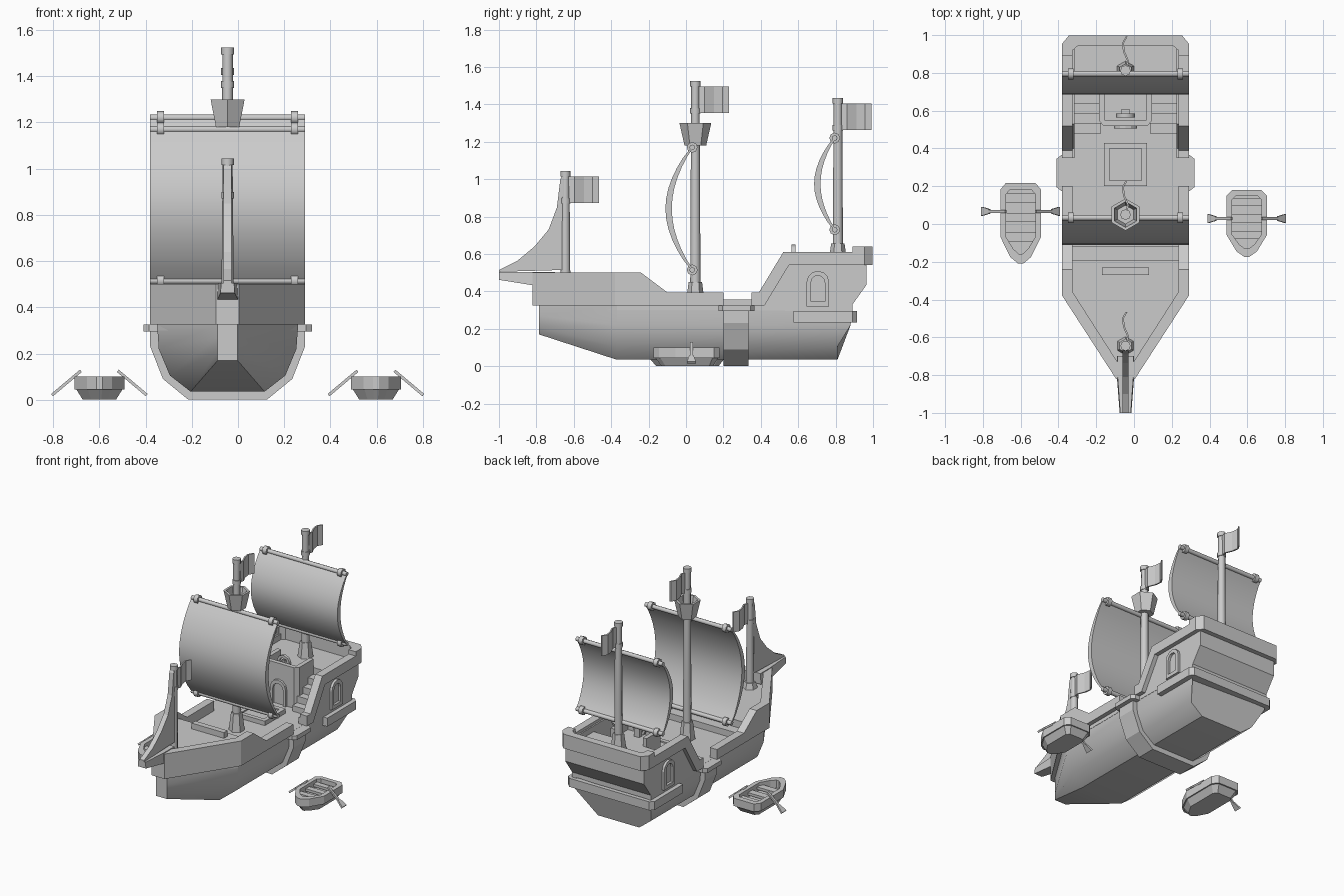
import bpy, bmesh, math
from mathutils import Vector

if "Cube" in bpy.data.objects:
    bpy.data.objects.remove(bpy.data.objects["Cube"])

CX = -0.045  # ship centre line
grey = bpy.data.materials.new("light grey")
grey.diffuse_color = (0.6, 0.6, 0.6, 1)
grey.use_nodes = True
grey.node_tree.nodes["Principled BSDF"].inputs["Base Color"].default_value = grey.diffuse_color


def finish(name, bm, x=CX, y=0, smooth=None):
    bmesh.ops.remove_doubles(bm, verts=bm.verts, dist=1e-5)
    bmesh.ops.recalc_face_normals(bm, faces=bm.faces)
    me = bpy.data.meshes.new(name)
    bm.to_mesh(me)
    bm.free()
    me.materials.append(grey)
    ob = bpy.data.objects.new(name, me)
    ob.location = (x, y, 0)
    bpy.context.collection.objects.link(ob)
    if smooth:
        bpy.ops.object.select_all(action='DESELECT')
        bpy.context.view_layer.objects.active = ob
        ob.select_set(True)
        bpy.ops.object.shade_smooth_by_angle(angle=math.radians(smooth))
    return ob


def place(axis, u, v, w):
    return {'x': (w, u, v), 'y': (u, w, v), 'z': (u, v, w)}[axis]


def loft(name, sections, closed=True, cap=True, **kw):
    """Skin a list of equal-length 3D loops."""
    bm = bmesh.new()
    rows = [[bm.verts.new(p) for p in s] for s in sections]
    n = len(rows[0])
    for a, b in zip(rows, rows[1:]):
        for i in range(n):
            j = (i + 1) % n
            bm.faces.new((a[i], a[j], b[j], b[i]))
    if cap:
        bm.faces.new(rows[0])
        bm.faces.new(rows[-1])
    return finish(name, bm, **kw)


def prism(name, pts, axis, lo, hi, **kw):
    return loft(name, [[place(axis, u, v, w) for u, v in pts] for w in (lo, hi)], **kw)


def frame(name, outer, inner, axis, lo, hi, **kw):
    """Closed border between two outlines."""
    loops = [(outer, lo), (outer, hi), (inner, hi), (inner, lo), (outer, lo)]
    return loft(name, [[place(axis, u, v, w) for u, v in p] for p, w in loops], cap=False, **kw)


def box(name, x0, x1, y0, y1, z0, z1, **kw):
    return prism(name, [(x0, y0), (x1, y0), (x1, y1), (x0, y1)], 'z', z0, z1, **kw)


def lathe(name, profile, centre, axis='z', n=8, turn=0, **kw):
    """Spin (radius, height) points round an axis through centre (u, v)."""
    secs = []
    for r, h in profile:
        angs = [2 * math.pi * (i + turn) / n for i in range(n)]
        secs.append([place(axis, centre[0] + r * math.cos(a), centre[1] + r * math.sin(a), h) for a in angs])
    return loft(name, secs, smooth=kw.pop('smooth', 50), **kw)


def both(pts):
    """Mirror a right-hand outline to make a closed symmetric one."""
    return pts + [(-x, y) for x, y in reversed(pts)]


def rect(hx, y0, y1):
    return [(-hx, y0), (hx, y0), (hx, y1), (-hx, y1)]


def arch(c, z0, z1, h):
    top = [(c + h * math.cos(a), z1 - h + h * math.sin(a)) for a in [math.pi * i / 6 for i in range(7)]]
    return [(c + h, z0)] + top + [(c - h, z0)]


# Lower hull: bow, shoulder and raked stern sections
def hull(half):
    return half + [(-x, y, z) for x, y, z in reversed(half)]
bow = hull([(.043, -.785, z) for z in (.17, .21, .27, .325)])
shape = [(.16, .035), (.25, .105), (.298, .22), (.305, .325)]
mid = hull([(x, -.37, z) for x, z in shape])
stern = hull([(x, y, z) for (x, z), y in zip(shape, (.81, .81, .88, .89))])
loft("lower_hull", [bow, mid, stern], smooth=32)

# Midship rib, boarding platform and aft belt
prism("midship_rib", both([(.17, 0), (.28, .09), (.335, .23), (.335, .30)]), 'y', .2, .335)
prism("boarding_platform", both([(.34, .175), (.365, .195), (.365, .345), (.34, .365)]), 'z', .295, .325)
prism("aft_belt", both([(.335, .575), (.335, .89), (.31, .915)]), 'z', .235, .295)

# Bulwarks
prism("bow_bulwark", [(.335, -.38), (.05, -.82), (-.05, -.82), (-.335, -.38), (-.28, -.36),
                      (-.03, -.75), (.03, -.75), (.28, -.36)], 'z', .325, .5)
for s, side in ((1, "right"), (-1, "left")):
    prism(side + "_bulwark", [(-.38, .325), (-.38, .5), (-.24, .5), (-.1, .395), (.2, .395), (.2, .325)],
          'x', s * .28, s * .335)
    prism(side + "_aft_wall", [(.35, .3), (.35, .37), (.40, .37), (.53, .59), (.965, .59), (.965, .435),
                               (.89, .33), (.89, .29)], 'x', s * .27, s * .305)
    prism(side + "_aft_rail", [(.35, .325), (.35, .395), (.39, .395), (.52, .61), (.9, .61), (.9, .54),
                               (.55, .54), (.42, .325)], 'x', s * .28, s * .335)
    frame(side + "_window_frame", arch(.705, .32, .51, .06), arch(.705, .345, .485, .037), 'x', s * .29, s * .322)
    # Stairs up to the poop
    for i in range(4):
        box(side + "_stair", s * .13, s * .28, .48 + i * .053, .72, .31, .365 + i * .046)

prism("stern_rail", [(.335, .89), (.335, .955), (.3, .998), (-.3, .998), (-.335, .955), (-.335, .89),
                     (-.28, .89), (-.28, .92), (-.25, .945), (.25, .945), (.28, .92), (.28, .89)], 'z', .54, .64)

# Decks and cabin
prism("main_deck", both([(.305, .72), (.305, -.37), (.05, -.76)]), 'z', .30, .326)
prism("foredeck", both([(.285, -.19), (.285, -.365), (.04, -.76)]), 'z', .31, .42)
box("foredeck_step", -.285, .285, -.2, -.12, .31, .37)
box("foredeck_rail", -.125, .125, -.27, -.23, .41, .46)
prism("poop_deck", [(.7, .3), (.89, .3), (.89, .33), (.965, .435), (.965, .55), (.7, .55)], 'x', -.285, .285)
cabin = both([(.14, .72), (.14, .545), (.115, .52)])
prism("cabin", cabin, 'z', .31, .55)
prism("cabin_rail", [(.14, .7), (.14, .545), (.115, .52), (-.115, .52), (-.14, .545), (-.14, .7),
                     (-.11, .7), (-.11, .55), (.11, .55), (.11, .7)], 'z', .54, .61)
frame("cabin_door_frame", arch(0, .326, .5, .06), arch(0, .326, .475, .04), 'y', .505, .53)

# Hatch and steering wheel
frame("hatch_frame", rect(.113, .2, .43), rect(.085, .23, .4), 'z', .32, .357)
box("hatch_lid", -.09, .09, .225, .405, .32, .348)
lathe("steering_wheel", [(.032, .565), (.05, .565), (.05, .585), (.032, .585), (.032, .565)], (0, .6), 'y', 8, cap=False)
box("wheel_spoke_upright", -.006, .006, .57, .58, .55, .645)
box("wheel_spoke_level", -.045, .045, .57, .58, .594, .606)
box("wheel_post", -.02, .02, .58, .61, .54, .61)


# Masts with foot, top rings and waving flag
def mast(name, y, z0, foot, top, r):
    lathe(name, [(r, z0), (r * .8, top)], (0, y), smooth=50)
    lathe(name + "_foot", [(.052, z0), (.036, foot)], (0, y), n=6, turn=.5, smooth=20)
    for a, b in ((top - .03, top), (top - .175, top - .145)):
        lathe(name + "_ring", [(r, a), (r, b)], (0, y))
    wave = [(.0, .0), (.05, .014), (.10, -.008), (.145, -.014), (.18, .006)]
    strip = [(x - .005, y + d) for d, x in wave] + [(x + .005, y + d) for d, x in reversed(wave)]
    prism(name + "_flag", strip, 'z', top - .172, top - .03)

mast("main_mast", .05, .32, .45, 1.525, .028)
mast("aft_mast", .812, .54, .655, 1.435, .028)
mast("fore_mast", -.645, .41, .46, 1.045, .027)
lathe("crows_nest", [(.058, 1.18), (.085, 1.30), (.068, 1.30), (.05, 1.21)], (0, .05), n=6, turn=.5, smooth=20)


# Billowing square sails on their yards
def sail(name, y, z0, z1, depth):
    def edge(d):
        return [(y - d * math.sin(math.pi * i / 12) ** .85, z0 + (z1 - z0) * i / 12) for i in range(13)]
    prism(name, edge(depth) + [(u + .012, v) for u, v in reversed(edge(depth - .022))], 'x', -.335, .335, smooth=40)
    for z in (z0, z1):
        lathe(name + "_yard", [(.015, -.335), (.015, .335)], (y + .005, z), 'x')
        for s in (-1, 1):
            lathe(name + "_yard_ring", [(.029, s * .275), (.029, s * .305)], (y + .005, z), 'x')

sail("main_sail", .028, .515, 1.17, .138)
sail("aft_sail", .79, .73, 1.22, .105)

# Bowsprit and jib
loft("bowsprit", [[(-h, y, .505), (h, y, .505), (h * 1.1, y, z), (-h * 1.1, y, z)]
                  for y, h, z in ((-1, .028, .462), (-.8, .042, .43), (-.7, .042, .43))])
prism("jib", [(-.655, 1.03), (-.672, 1.0), (-.69, .85), (-.735, .73), (-.81, .64), (-.9, .565), (-1, .515),
              (-1, .505), (-.655, .515)], 'x', -.017, .017)


# Rowing boats with seats and oars
def rowboat(name, cx, cy, k, oar_y):
    def plan(h, y0, y1, c):
        return [(x, y * k) for x, y in both([(h - c, y1), (h, y1 - c), (h, -.06), (h * .5, y0 * .84), (h * .12, y0)])]
    at = dict(x=cx, y=cy)
    rim, inner = plan(.108, -.178, .176, .03), plan(.078, -.135, .145, .02)
    low = plan(.072, -.135, .14, .02)
    loft(name + "_hull", [[(x, y, z) for x, y in p] for p, z in ((low, 0), (plan(.1, -.168, .168, .03), .045))], **at)
    frame(name + "_rim", rim, inner, 'z', .045, .1, **at)
    for y in (-.06, .025, .11):
        box(name + "_seat", -.085, .085, (y - .02) * k, (y + .02) * k, .06, .078, **at)
    for s in (-1, 1):
        def bar(part, a, b, w0, w1):
            secs = []
            for t, w in ((a, w0), (b, w1)):
                x, z = s * (.08 + .125 * t), .125 - .105 * t
                secs.append([(x - s * .004, oar_y - w, z - .005), (x - s * .004, oar_y + w, z - .005),
                             (x + s * .004, oar_y + w, z + .005), (x + s * .004, oar_y - w, z + .005)])
            loft(name + part, secs, **at)
        bar("_oar_shaft", 0, .75, .008, .008)
        bar("_oar_blade", .68, 1, .012, .024)

rowboat("left_rowboat", -.6, .005, 1.21, .062)
rowboat("right_rowboat", .597, .004, 1, .025)
